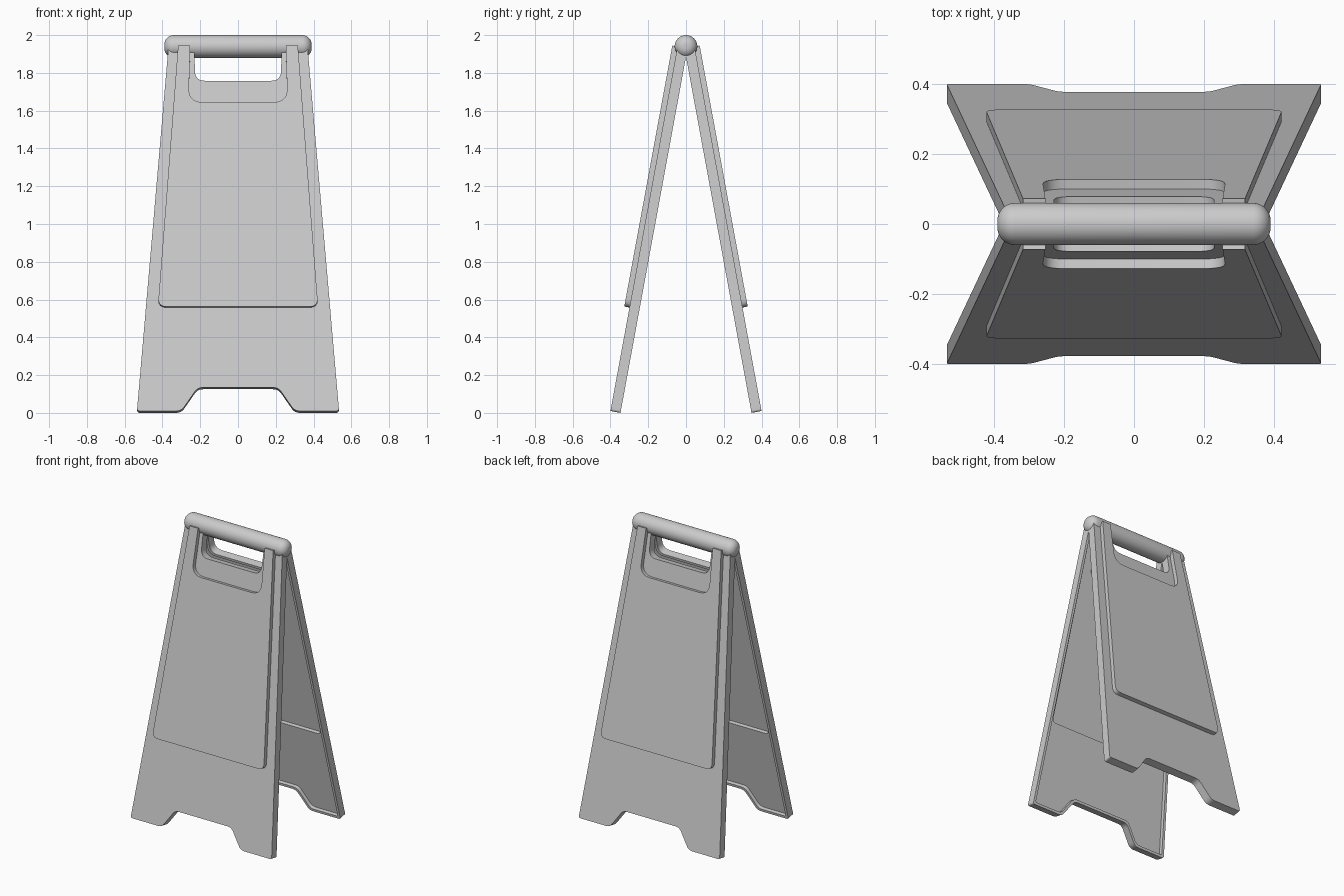
import bpy, bmesh, math
from mathutils import Matrix, Vector

if "Cube" in bpy.data.objects:
    bpy.data.objects.remove(bpy.data.objects["Cube"])

TILT = math.atan(0.184)
COS = math.cos(TILT)


def mirrored(half):
    # half: (x, height, corner radius) listed bottom to top along the right side
    pts = [(x, (z - 0.01) / COS, r) for x, z, r in half]
    return pts + [(-x, z, r) for x, z, r in reversed(pts)]


def inset(pts, d):
    # move every edge of a counter-clockwise outline inwards by d
    out, n = [], len(pts)
    for i in range(n):
        a, b, c = (Vector(pts[(i + k) % n][:2]) for k in (-1, 0, 1))
        e1, e2 = (b - a).normalized(), (c - b).normalized()
        n1, n2 = Vector((-e1.y, e1.x)), Vector((-e2.y, e2.x))
        p = b + (n1 + n2) * (d / (1 + n1.dot(n2)))
        out.append((p.x, p.y, pts[i][2]))
    return out


def fillet(pts, steps=6):
    out, n = [], len(pts)
    for i in range(n):
        a, b, c = (Vector(pts[(i + k) % n][:2]) for k in (-1, 0, 1))
        r = pts[i][2]
        if r == 0:
            out.append(b)
            continue
        p, q = b + (a - b).normalized() * r, b + (c - b).normalized() * r
        for k in range(steps + 1):
            t = k / steps
            out.append(p * (1 - t) ** 2 + b * 2 * t * (1 - t) + q * t * t)
    return out


def prism(name, pts, d0, d1):
    # local x = width, y = up the panel, z = outwards
    bm = bmesh.new()
    f = bm.faces.new([bm.verts.new((p.x, p.y, d0)) for p in fillet(pts)])
    ext = bmesh.ops.extrude_face_region(bm, geom=[f])
    bmesh.ops.translate(bm, vec=(0, 0, d1 - d0),
                        verts=[v for v in ext["geom"] if isinstance(v, bmesh.types.BMVert)])
    bmesh.ops.recalc_face_normals(bm, faces=bm.faces)
    me = bpy.data.meshes.new(name)
    bm.to_mesh(me)
    bm.free()
    ob = bpy.data.objects.new(name, me)
    bpy.context.collection.objects.link(ob)
    return ob


def combine(ob, tool, op):
    m = ob.modifiers.new("bool", 'BOOLEAN')
    m.operation, m.solver, m.object = op, 'EXACT', tool
    bpy.context.view_layer.objects.active = ob
    bpy.ops.object.modifier_apply(modifier=m.name)
    bpy.data.objects.remove(tool)


def smooth(ob):
    bpy.ops.object.select_all(action='DESELECT')
    ob.select_set(True)
    bpy.context.view_layer.objects.active = ob
    bpy.ops.object.shade_smooth_by_angle(angle=math.radians(30))


# Outlines: the board with feet and grip opening, the raised sign area, its hollow
board = mirrored([(0.213, 0.135, 0.028), (0.3, 0.01, 0.028), (0.535, 0.01, 0.015),
                  (0.368, 1.94, 0), (0.23, 1.94, 0), (0.228, 1.758, 0.055)])
sign = mirrored([(0.424, 0.558, 0.045), (0.317, 1.94, 0),
                 (0.253, 1.94, 0), (0.262, 1.64, 0.075)])
hollow = mirrored([(0.445, 0.595, 0.03), (0.335, 1.92, 0),
                   (0.272, 1.92, 0), (0.28, 1.62, 0.075)])

# Front panel: thin shell with a rim, hollow behind
front = prism("front_panel", board, -0.054, 0)
combine(front, prism("sign_area", sign, -0.012, 0.028), 'UNION')
combine(front, prism("board_hollow", inset(board, 0.017), -0.07, -0.029), 'DIFFERENCE')
combine(front, prism("sign_hollow", hollow, -0.07, -0.004), 'DIFFERENCE')
s, c = math.sin(TILT), math.cos(TILT)
front.data.transform(Matrix(((1, 0, 0, 0), (0, s, -c, -0.4),
                             (0, c, s, 0.01), (0, 0, 0, 1))))
smooth(front)

# Back panel: the same panel turned around
back = front.copy()
back.data = front.data.copy()
back.name = "back_panel"
back.data.transform(Matrix.Rotation(math.pi, 4, 'Z'))
bpy.context.collection.objects.link(back)

# Handle bar with rounded ends
bpy.ops.mesh.primitive_cylinder_add(vertices=48, radius=0.06, depth=0.78,
                                    location=(0, 0, 1.94), rotation=(0, math.pi / 2, 0))
bar = bpy.context.object
bar.name = "handle_bar"
bev = bar.modifiers.new("round_ends", 'BEVEL')
bev.width, bev.segments, bev.limit_method = 0.05, 8, 'ANGLE'
bpy.ops.object.modifier_apply(modifier=bev.name)
smooth(bar)
